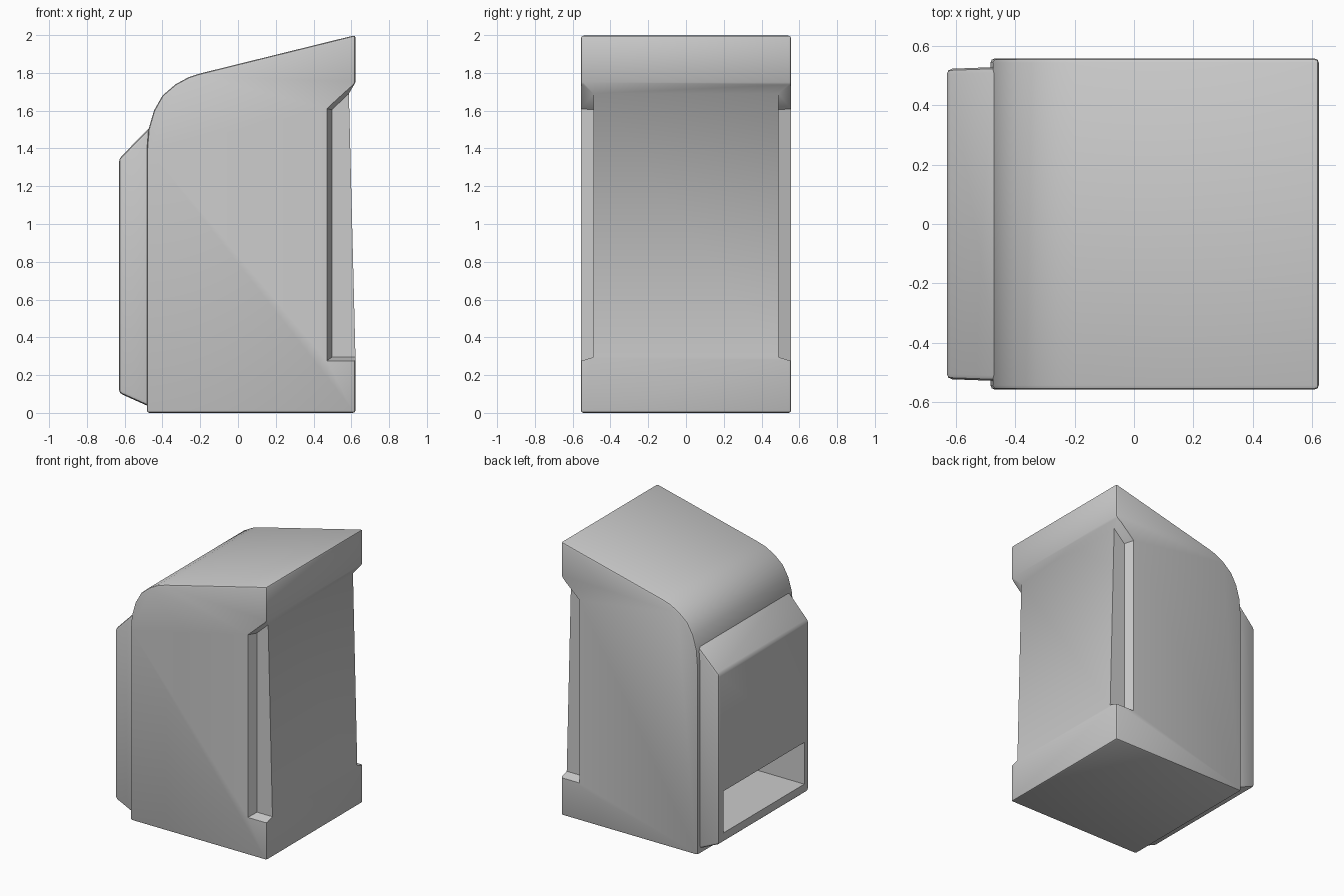
import bpy, bmesh

if "Cube" in bpy.data.objects:
    bpy.data.objects.remove(bpy.data.objects["Cube"])


def loft(name, a, b):
    """Closed solid between two matching loops of 3D points."""
    bm = bmesh.new()
    va = [bm.verts.new(p) for p in a]
    vb = [bm.verts.new(p) for p in b]
    n = len(va)
    bm.faces.new(va)
    bm.faces.new(vb[::-1])
    for i in range(n):
        j = (i + 1) % n
        bm.faces.new((va[j], va[i], vb[i], vb[j]))
    bmesh.ops.recalc_face_normals(bm, faces=bm.faces)
    mesh = bpy.data.meshes.new(name)
    bm.to_mesh(mesh)
    bm.free()
    obj = bpy.data.objects.new(name, mesh)
    bpy.context.collection.objects.link(obj)
    return obj


def activate(obj):
    bpy.ops.object.select_all(action='DESELECT')
    obj.select_set(True)
    bpy.context.view_layer.objects.active = obj


def finish(obj, bevel, cutters):
    """Soften edges, carve the recesses, then smooth."""
    bev = obj.modifiers.new("soft_edges", 'BEVEL')
    bev.width = bevel
    bev.segments = 2
    bev.limit_method = 'ANGLE'
    bev.angle_limit = 0.6
    for c in cutters:
        m = obj.modifiers.new("cut", 'BOOLEAN')
        m.operation = 'DIFFERENCE'
        m.solver = 'EXACT'
        m.object = c
    activate(obj)
    for m in list(obj.modifiers):
        bpy.ops.object.modifier_apply(modifier=m.name)
    bpy.ops.object.shade_smooth_by_angle(angle=0.6)


def xz_loop(pts, y):
    return [(x, y, z) for x, z in pts]


def x_rect(x, y, z0, z1):
    return [(x, -y, z0), (x, y, z0), (x, y, z1), (x, -y, z1)]


# Main housing: side profile with rounded back shoulder and front overhang
profile = [(-0.483, 0), (0.622, 0), (0.622, 0.29), (0.587, 1.69), (0.622, 1.75),
           (0.622, 2.0), (-0.20, 1.797), (-0.26, 1.778), (-0.33, 1.74),
           (-0.40, 1.68), (-0.445, 1.60), (-0.474, 1.50), (-0.483, 1.39)]
housing = loft("housing", xz_loop(profile, -0.557), xz_loop(profile, 0.557))

# Back unit: tapered block on the rear
back_unit = loft("back_unit", x_rect(-0.44, 0.529, 0.02, 1.54),
                 x_rect(-0.63, 0.522, 0.105, 1.345))

# Tapered recess cutters for both front corners
outer = [(0.47, 0.275), (0.47, 1.61), (0.622, 1.75), (0.72, 1.84), (0.72, 0.275)]
inner = [(0.497, 0.295), (0.497, 1.605), (0.587, 1.69), (0.687, 1.784), (0.72, 0.295)]
t = 1.5
wide = [(i[0] + (o[0] - i[0]) * t, i[1] + (o[1] - i[1]) * t)
        for i, o in zip(inner, outer)]
y_in, y_out = 0.49, 0.49 + 0.067 * t
recesses = [loft("recess_cutter", xz_loop(inner, s * y_in), xz_loop(wide, s * y_out))
            for s in (-1, 1)]

# Rear slot opening runs through the back unit into the housing
slot = loft("slot_cutter", x_rect(-0.8, 0.467, 0.17, 0.475),
            x_rect(-0.1, 0.467, 0.17, 0.475))

finish(housing, 0.014, recesses + [slot])
finish(back_unit, 0.018, [slot])

for c in recesses + [slot]:
    bpy.data.objects.remove(c)
